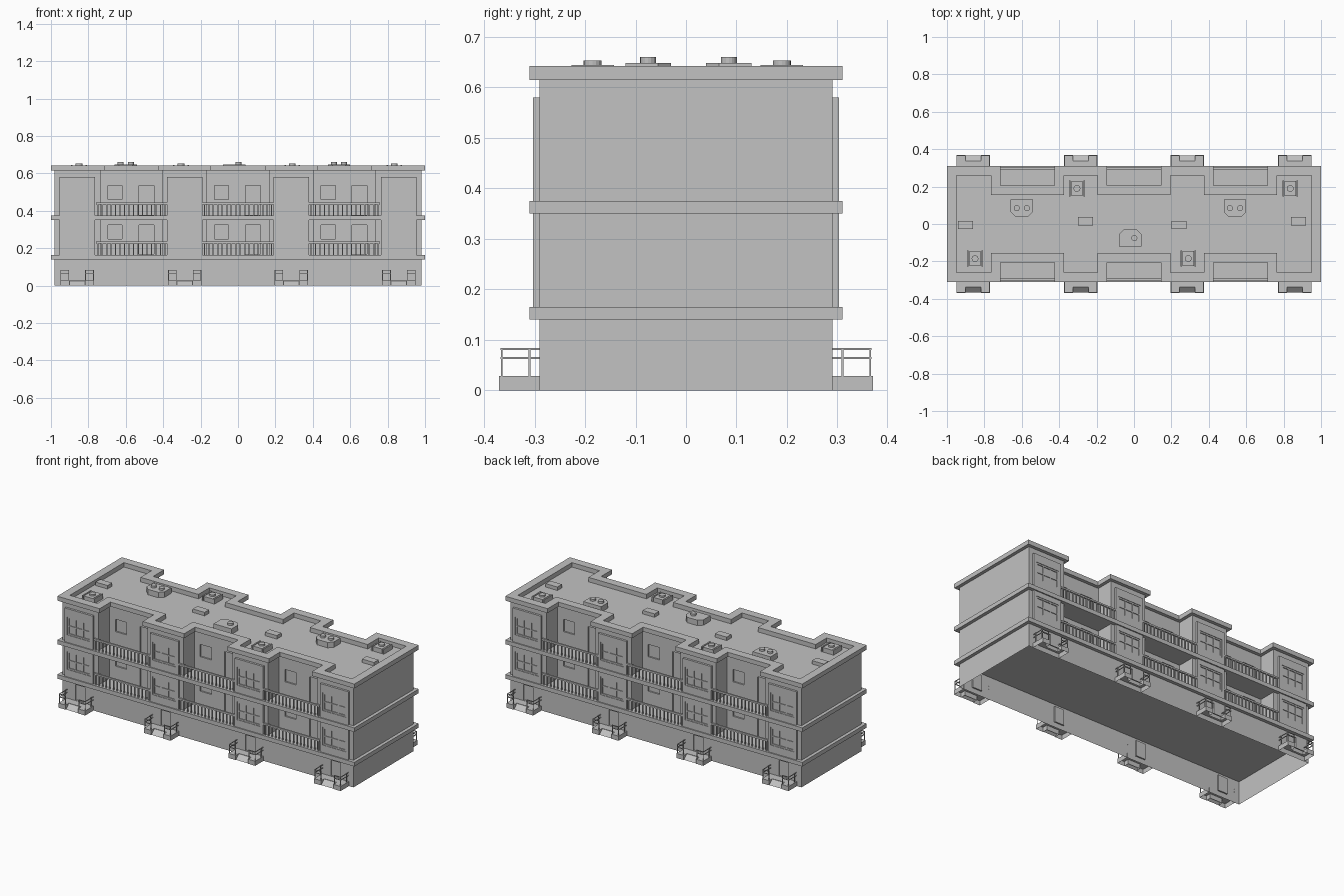
import bpy
import bmesh
import math
from mathutils import Matrix, Vector

old = bpy.data.objects.get("Cube")
if old:
    bpy.data.objects.remove(old, do_unlink=True)

grey = bpy.data.materials.new("plain_grey")
grey.use_nodes = True
GREY = (0.54, 0.54, 0.54, 1)
grey.diffuse_color = GREY
grey.node_tree.nodes["Principled BSDF"].inputs["Base Color"].default_value = GREY


def finish(name, bm):
    bmesh.ops.recalc_face_normals(bm, faces=bm.faces)
    mesh = bpy.data.meshes.new(name)
    bm.to_mesh(mesh)
    bm.free()
    mesh.materials.append(grey)
    obj = bpy.data.objects.new(name, mesh)
    bpy.context.collection.objects.link(obj)
    return obj


def open_bottom(obj):
    """Remove the faces lying on the ground, leaving a shell."""
    bm = bmesh.new()
    bm.from_mesh(obj.data)
    low = [f for f in bm.faces if all(v.co.z < 0.001 for v in f.verts)]
    bmesh.ops.delete(bm, geom=low, context="FACES")
    bm.to_mesh(obj.data)
    bm.free()


def carve(obj, cutter_bm):
    """Cut recesses into an object, then drop the cutter."""
    cutter = finish("cutter", cutter_bm)
    cutter.hide_render = True
    mod = obj.modifiers.new("recesses", "BOOLEAN")
    mod.operation, mod.solver, mod.object = "DIFFERENCE", "EXACT", cutter
    graph = bpy.context.evaluated_depsgraph_get()
    cut = bpy.data.meshes.new_from_object(obj.evaluated_get(graph))
    obj.modifiers.clear()
    obj.data = cut
    bpy.data.objects.remove(cutter, do_unlink=True)


def box(bm, x0, x1, y0, y1, z0, z1):
    size = Matrix.Diagonal((x1 - x0, y1 - y0, z1 - z0, 1))
    mid = Vector((x0 + x1, y0 + y1, z0 + z1)) / 2
    bmesh.ops.create_cube(bm, size=1, matrix=Matrix.Translation(mid) @ size)


def cylinder(bm, x, y, r, z0, z1):
    bmesh.ops.create_cone(bm, cap_ends=True, segments=16, radius1=r, radius2=r, depth=z1 - z0,
                          matrix=Matrix.Translation((x, y, (z0 + z1) / 2)))


def prism(bm, points, z0, z1):
    face = bm.faces.new([bm.verts.new((x, y, z0)) for x, y in points])
    top = bmesh.ops.extrude_face_region(bm, geom=[face])["geom"]
    bmesh.ops.translate(bm, verts=[v for v in top if isinstance(v, bmesh.types.BMVert)], vec=(0, 0, z1 - z0))
    bm.faces.new([v for v in face.verts]) if not face.is_valid else None


def frame(bm, x0, x1, y0, y1, z0, z1, w):
    """Four bars around an opening."""
    box(bm, x0, x0 + w, y0, y1, z0, z1)
    box(bm, x1 - w, x1, y0, y1, z0, z1)
    box(bm, x0 + w, x1 - w, y0, y1, z0, z0 + w)
    box(bm, x0 + w, x1 - w, y0, y1, z1 - w, z1)


def side_mesh(build, angle):
    bm = bmesh.new()
    build(bm)
    bmesh.ops.rotate(bm, verts=bm.verts, matrix=Matrix.Rotation(angle, 3, "Z"))
    return bm


SIDES = (("front", math.pi), ("back", 0))


def both_sides(name, build):
    """Build a part with y measured outward, once for each long side."""
    return [finish(side + "_" + name, side_mesh(build, angle)) for side, angle in SIDES]


def outline(d):
    """Plan of the upper walls with three recesses per side, grown by d."""
    inner, outer = 0.185 + d, 0.29 + d
    a, b, c = 0.735 - d, 0.405 + d, 0.165 - d
    q = [(0.98 + d, outer), (a, outer), (a, inner), (b, inner), (b, outer), (c, outer), (c, inner)]
    half = q + [(-x, y) for x, y in reversed(q)]
    return half + [(-x, -y) for x, y in half]


BAYS = (-0.86, -0.285, 0.285, 0.86)
RECESSES = (-0.57, 0, 0.57)
FLOORS = ((0.165, 0.35), (0.375, 0.58))


# Ground floor shell with recessed entrance doors
def door_cuts(bm):
    for x in BAYS:
        box(bm, x - 0.032, x + 0.032, 0.282, 0.32, 0.03, 0.125)


bm = bmesh.new()
box(bm, -0.98, 0.98, -0.29, 0.29, 0, 0.141)
ground = finish("ground_floor", bm)
for _, angle in SIDES:
    carve(ground, side_mesh(door_cuts, angle))
open_bottom(ground)


# Upper walls with recessed balcony doors and windows
def balcony_cuts(bm):
    for x in RECESSES:
        for z, _ in FLOORS:
            box(bm, x - 0.12, x - 0.04, 0.176, 0.2, z + 0.003, z + 0.16)
            box(bm, x + 0.05, x + 0.125, 0.176, 0.2, z + 0.085, z + 0.16)


bm = bmesh.new()
prism(bm, outline(0), 0.16, 0.615)
walls = finish("upper_walls", bm)
for _, angle in SIDES:
    carve(walls, side_mesh(balcony_cuts, angle))

# Floor slabs
for name, z in (("lower_slab", 0.14), ("upper_slab", 0.35)):
    bm = bmesh.new()
    box(bm, -1, 1, -0.31, 0.31, z, z + 0.025)
    finish(name, bm)

# Parapet ring around the sunken roof deck
bm = bmesh.new()
loops = [[bm.verts.new((x, y, z)) for x, y in outline(d)]
         for d, z in ((0.02, 0.615), (0.02, 0.642), (-0.03, 0.642), (-0.03, 0.615))]
for a, b in zip(loops, loops[1:] + loops[:1]):
    for i in range(len(a)):
        bm.faces.new((a[i - 1], a[i], b[i], b[i - 1]))
finish("parapet", bm)


# Bay panels with shallow, divided windows
def bay_windows(bm):
    for x in BAYS:
        for z0, z1 in FLOORS:
            l, r, b, t = x - 0.078, x + 0.078, z0 + 0.045, z0 + 0.155
            frame(bm, l, r, 0.289, 0.3, b, t, 0.009)
            box(bm, x - 0.095, l, 0.288, 0.303, z0, z1)
            box(bm, r, x + 0.095, 0.288, 0.303, z0, z1)
            box(bm, l, r, 0.288, 0.303, z0, b)
            box(bm, l, r, 0.288, 0.303, t, z1)
            box(bm, l, r, 0.288, 0.295, b, t)
            for u in (-0.025, 0.025):
                box(bm, x + u - 0.003, x + u + 0.003, 0.29, 0.299, b, t)
            box(bm, l, r, 0.29, 0.299, b + 0.05, b + 0.057)


both_sides("bay_windows", bay_windows)


# Balcony railings between the bays
def balcony_railings(bm):
    for x in RECESSES:
        for z, _ in FLOORS:
            box(bm, x - 0.19, x + 0.19, 0.292, 0.302, z + 0.06, z + 0.07)
            for i in range(16):
                u = x - 0.18 + i * 0.024
                box(bm, u - 0.003, u + 0.003, 0.294, 0.3, z, z + 0.06)


both_sides("balcony_railings", balcony_railings)


# Hollow stoops with a sloped notch at the outer edge
def stoops(bm):
    for x in BAYS:
        plan = [(0.09, 0.288), (0.09, 0.37), (0.042, 0.37), (0.042, 0.338)]
        plan += [(-u, y) for u, y in reversed(plan)]
        prism(bm, [(x + u, y) for u, y in plan], 0, 0.028)
        bm.faces.new([bm.verts.new((x + u, y, z)) for u, y, z in (
            (-0.042, 0.338, 0.026), (0.042, 0.338, 0.026), (0.042, 0.367, 0), (-0.042, 0.367, 0))])


for stoop in both_sides("stoops", stoops):
    open_bottom(stoop)


# Stoop handrails
def stoop_railings(bm):
    t = 0.0018
    for x in BAYS:
        for s in (-1, 1):
            a, b = x + s * 0.087, x + s * 0.045
            for px, py in ((a, 0.31), (a, 0.365), (b, 0.365)):
                box(bm, px - t, px + t, py - t, py + t, 0.027, 0.084)
            for z in (0.064, 0.082):
                box(bm, a - t, a + t, 0.289, 0.367, z - t, z + t)
                box(bm, min(a, b), max(a, b), 0.365 - t, 0.365 + t, z - t, z + t)


both_sides("stoop_railings", stoop_railings)

# Large roof vents with clipped corners and round caps
for name, x, y, s, caps in (("left_roof_vent", 0.54, 0.085, 1, (-0.027, 0.027)),
                            ("right_roof_vent", -0.6, 0.085, 1, (-0.027, 0.027)),
                            ("centre_roof_vent", -0.02, -0.075, -1, (0.022,))):
    bm = bmesh.new()
    plan = [(-0.06, 0.045), (-0.06, -0.02), (-0.035, -0.045), (0.035, -0.045), (0.06, -0.02), (0.06, 0.045)]
    prism(bm, [(x + u, y + s * v) for u, v in plan], 0.614, 0.648)
    for u in caps:
        cylinder(bm, x + u, y, 0.016, 0.647, 0.66)
    finish(name, bm)

# Square roof units with side fins
bm = bmesh.new()
for x, y in ((-0.305, 0.19), (0.835, 0.19), (-0.85, -0.185), (0.29, -0.185)):
    box(bm, x - 0.03, x + 0.03, y - 0.04, y + 0.04, 0.614, 0.643)
    for s in (-1, 1):
        box(bm, x + s * 0.038 - 0.004, x + s * 0.038 + 0.004, y - 0.042, y + 0.042, 0.614, 0.644)
    cylinder(bm, x, y, 0.018, 0.642, 0.653)
finish("square_roof_units", bm)

# Low roof hatches
bm = bmesh.new()
for x, y in ((-0.9, -0.005), (-0.26, 0.015), (0.24, -0.005), (0.88, 0.015)):
    box(bm, x - 0.04, x + 0.04, y - 0.022, y + 0.022, 0.614, 0.636)
finish("roof_hatches", bm)
